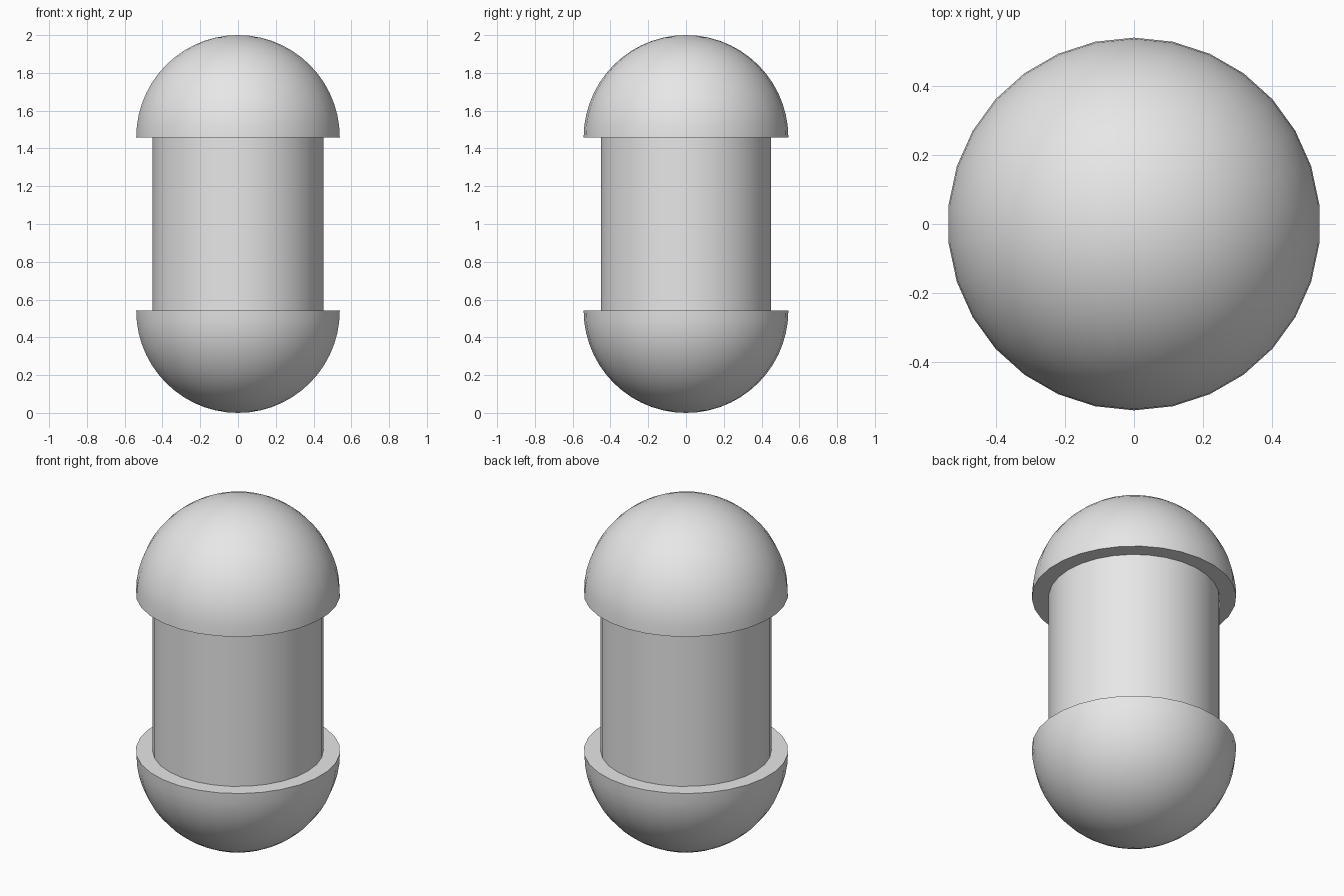
import bpy, bmesh
from math import sin, cos, pi, radians
from mathutils import Vector

SIDES = 30
CAP_R = 0.542
SHAFT_R = 0.453
TOP = 2.0

cube = bpy.data.objects.get("Cube")
if cube:
    bpy.data.objects.remove(cube, do_unlink=True)

grey = bpy.data.materials.new("light_grey")
grey.use_nodes = True
grey.diffuse_color = (0.8, 0.8, 0.8, 1)
grey.node_tree.nodes["Principled BSDF"].inputs["Base Color"].default_value = (0.8, 0.8, 0.8, 1)


def lathe(name, profile, direction):
    """Spin (radius, height) points around z, starting along a direction."""
    bm = bmesh.new()
    verts = [bm.verts.new(direction * r + Vector((0, 0, z))) for r, z in profile]
    edges = [bm.edges.new(pair) for pair in zip(verts, verts[1:])]
    bmesh.ops.spin(bm, geom=verts + edges, cent=(0, 0, 0), axis=(0, 0, 1),
                   angle=2 * pi, steps=SIDES, use_duplicate=False)
    bmesh.ops.remove_doubles(bm, verts=bm.verts[:], dist=1e-4)
    bmesh.ops.recalc_face_normals(bm, faces=bm.faces[:])
    mesh = bpy.data.meshes.new(name)
    bm.to_mesh(mesh)
    bm.free()
    mesh.materials.append(grey)
    obj = bpy.data.objects.new(name, mesh)
    bpy.context.collection.objects.link(obj)
    bpy.ops.object.select_all(action="DESELECT")
    obj.select_set(True)
    bpy.context.view_layer.objects.active = obj
    bpy.ops.object.shade_smooth_by_angle(angle=radians(30))
    return obj


# Domed caps, each closed by a flat disc at its rim
STEPS = 14
arc = [(CAP_R * cos(i * pi / 2 / STEPS), CAP_R * sin(i * pi / 2 / STEPS))
       for i in range(STEPS)] + [(0, CAP_R)]
for name, rim, sign in (("bottom_cap", CAP_R, -1), ("top_cap", TOP - CAP_R, 1)):
    profile = [(0, rim)] + [(r, rim + sign * h) for r, h in arc]
    lathe(name, profile, Vector((0, 1, 0)))

# Straight shaft between the caps
low, high = CAP_R, TOP - CAP_R
lathe("shaft", [(0, low), (SHAFT_R, low), (SHAFT_R, high), (0, high)], Vector((1, 0, 0)))
